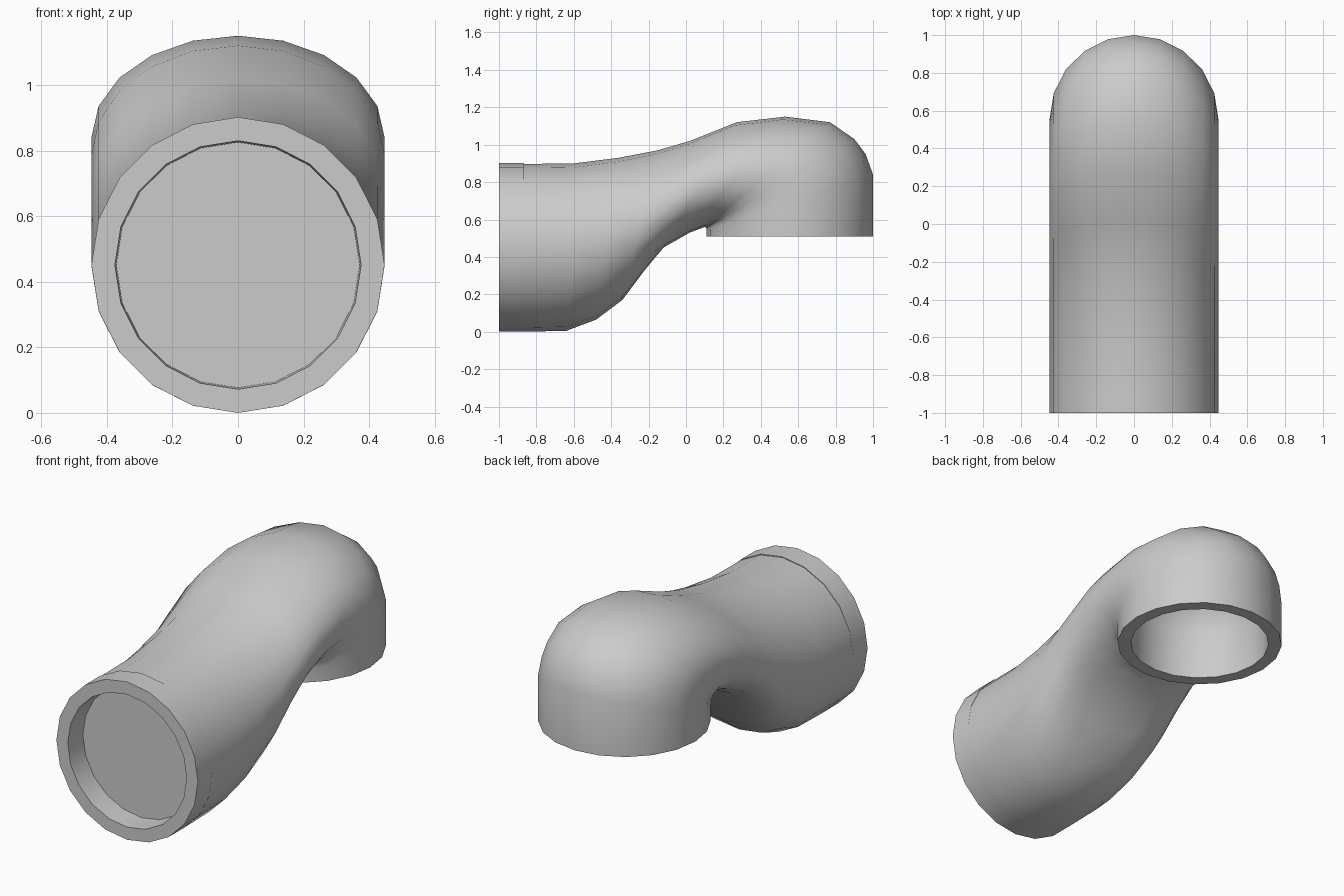
import bpy, bmesh, math
from mathutils import Vector

if "Cube" in bpy.data.objects:
    bpy.data.objects.remove(bpy.data.objects["Cube"], do_unlink=True)

SIDES = 20
HALF_WIDTH = 0.447
WALL = 0.84  # bore size relative to the outside

grey = bpy.data.materials.new("plain grey")
grey.use_nodes = True
grey.diffuse_color = (0.6, 0.6, 0.6, 1)
grey.node_tree.nodes["Principled BSDF"].inputs["Base Color"].default_value = (0.6, 0.6, 0.6, 1)

# Crown and belly points (y, z) of each cross-section, then the roundness of its
# lower half (1 is an ellipse, less is boxier), from inlet to outlet
SECTIONS = [
    ((-.87, .897), (-.87, 0), 1), ((-.6, .9), (-.64, .005), 1),
    ((-.36, .93), (-.48, .065), .95), ((-.15, .97), (-.34, .17), .85),
    ((.02, 1.02), (-.22, .33), .75), ((.27, 1.12), (-.12, .45), .65),
    ((.53, 1.15), (.02, .53), .7), ((.77, 1.12), (.1, .56), .85),
    ((.9, 1.03), (.11, .555), .95), ((.96, .95), (.11, .55), 1),
    ((1, .84), (.11, .54), 1), ((1, .51), (.11, .51), 1),
]
COLLAR = [((-1, .902), (-1, 0), 1), ((-.87, .902), (-.87, 0), 1)]
# Height and relative size of the rings inside the outlet
BORE = [(.51, WALL), (.8, WALL), (.92, .72), (1, .5), (1.04, .2)]


def add_ring(bm, section, scale=1.0):
    """Closed ring through a crown point and a belly point."""
    top, bottom = (Vector((0, *p)) for p in section[:2])
    centre, arm = (top + bottom) / 2, (top - bottom) / 2 * scale
    ring = []
    for i in range(SIDES):
        a = math.tau * i / SIDES
        power = section[2] if math.cos(a) < 0 else 1
        x = math.copysign(abs(math.sin(a)) ** power, math.sin(a)) if i != SIDES // 2 else 0
        ring.append(bm.verts.new(centre + arm * math.cos(a) + Vector((HALF_WIDTH * scale * x, 0, 0))))
    return ring


def bridge(bm, rings):
    for a, b in zip(rings, rings[1:]):
        for i in range(SIDES):
            j = (i + 1) % SIDES
            bm.faces.new((a[i], a[j], b[j], b[i]))


def finish(bm, name):
    bmesh.ops.recalc_face_normals(bm, faces=bm.faces)
    mesh = bpy.data.meshes.new(name)
    bm.to_mesh(mesh)
    bm.free()
    mesh.materials.append(grey)
    obj = bpy.data.objects.new(name, mesh)
    bpy.context.collection.objects.link(obj)
    bpy.ops.object.select_all(action='DESELECT')
    obj.select_set(True)
    bpy.context.view_layer.objects.active = obj
    bpy.ops.object.shade_smooth_by_angle(angle=math.radians(45))


# Bent pipe: outer skin, flat outlet rim, then the domed bore of the outlet
bm = bmesh.new()
rings = [add_ring(bm, s) for s in SECTIONS]
rings += [add_ring(bm, ((1, z), (.11, z), 1), size) for z, size in BORE]
bridge(bm, rings)
bm.faces.new(rings[0])
bm.faces.new(rings[-1])
finish(bm, "bent_pipe")

# Inlet collar: short sleeve with a flat front rim and a plugged recess
bm = bmesh.new()
rings = [add_ring(bm, COLLAR[1]), add_ring(bm, COLLAR[0]),
         add_ring(bm, COLLAR[0], WALL), add_ring(bm, COLLAR[1], WALL - .01)]
bridge(bm, rings)
bm.faces.new(rings[-1])
bridge(bm, [rings[-1], rings[0]])
finish(bm, "inlet_collar")
